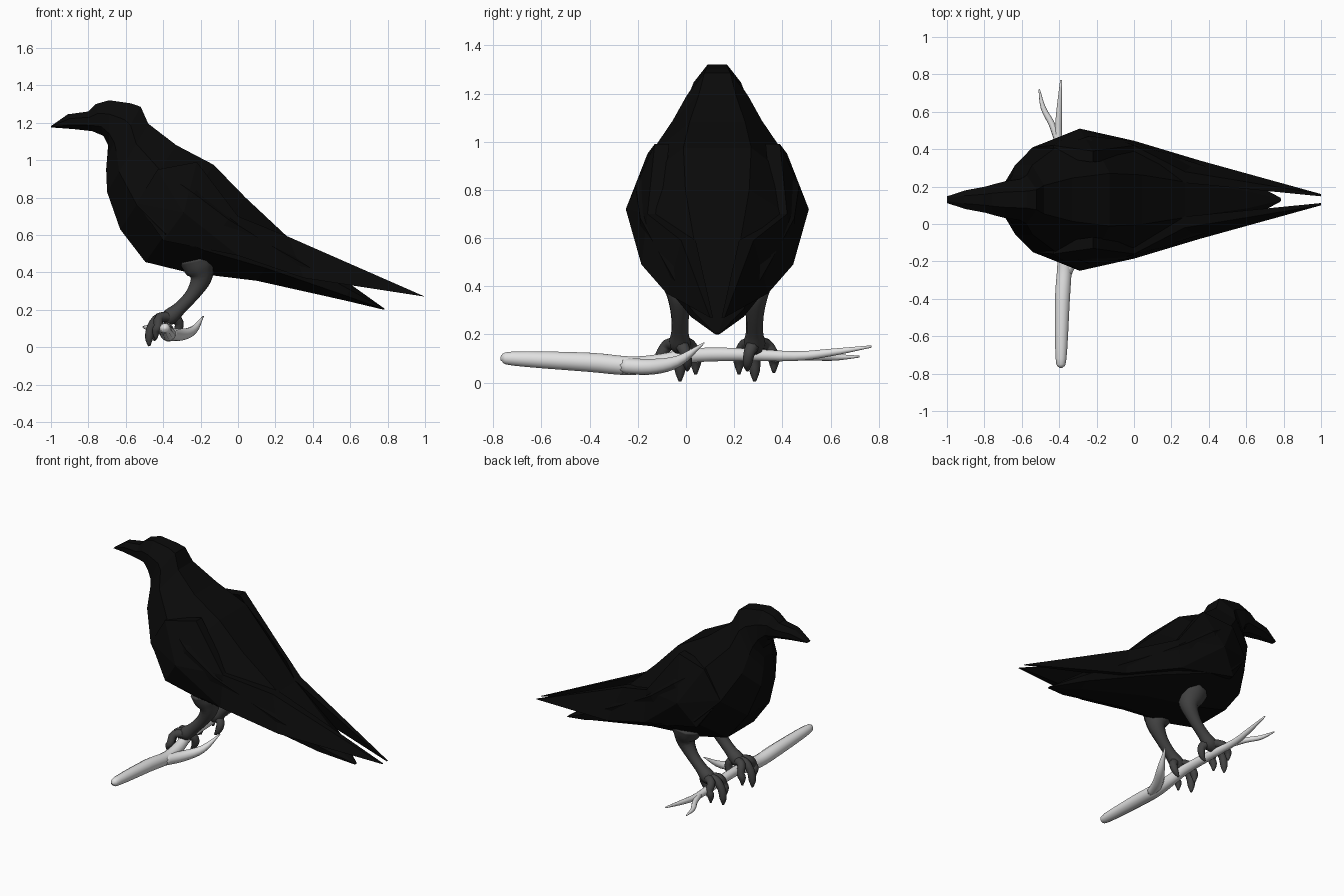
import bpy, bmesh, math
from mathutils import Vector

if "Cube" in bpy.data.objects:
    bpy.data.objects.remove(bpy.data.objects["Cube"])

CY = 0.13  # the bird's plane of symmetry


def material(name, v):
    m = bpy.data.materials.new(name)
    m.diffuse_color = (v, v, v, 1)
    m.use_nodes = True
    m.node_tree.nodes["Principled BSDF"].inputs["Base Color"].default_value = m.diffuse_color
    return m


BLACK = material("feather black", 0.003)
GREY = material("leg grey", 0.055)
PALE = material("branch pale grey", 0.75)


def finish(bm, name, mat, smooth=False):
    bmesh.ops.recalc_face_normals(bm, faces=bm.faces[:])
    me = bpy.data.meshes.new(name)
    bm.to_mesh(me)
    bm.free()
    me.materials.append(mat)
    for p in me.polygons:
        p.use_smooth = smooth
    ob = bpy.data.objects.new(name, me)
    bpy.context.collection.objects.link(ob)
    return ob


def loft(bm, rings):
    """Skin a list of closed point rings and cap both ends."""
    rows = [[bm.verts.new(p) for p in r] for r in rings]
    n = len(rows[0])
    for a, b in zip(rows, rows[1:]):
        for i in range(n):
            j = (i + 1) % n
            bm.faces.new((a[i], a[j], b[j], b[i]))
    bm.faces.new(rows[0][::-1])
    bm.faces.new(rows[-1])


def tube(bm, path, sides=10, steps=4):
    """Smooth tapering tube through (x, y, z, radius) points."""
    p = [Vector(q) for q in path]
    p = [2 * p[0] - p[1]] + p + [2 * p[-1] - p[-2]]
    pts = []
    for a, b, c, d in zip(p, p[1:], p[2:], p[3:]):
        for s in range(steps):
            t = s / steps
            pts.append(0.5 * (2 * b + (c - a) * t + (2 * a - 5 * b + 4 * c - d) * t * t
                              + (3 * b - a - 3 * c + d) * t ** 3))
    pts.append(p[-2])
    rings, side = [], None
    for i, q in enumerate(pts):
        tan = (pts[min(i + 1, len(pts) - 1)] - pts[max(i - 1, 0)]).xyz.normalized()
        if side is None:
            side = tan.orthogonal()
        side = (side - tan * side.dot(tan)).normalized()
        up = tan.cross(side)
        r = max(q.w, 0.002)
        rings.append([q.xyz + r * (math.cos(k * math.tau / sides) * side
                                   + math.sin(k * math.tau / sides) * up) for k in range(sides)])
    loft(bm, rings)


# Body, head, beak and tail: tilted octagons (top x, z, bottom x, z, half width)
sections = [
    (-1.0, 1.182, -1.0, 1.175, 0.018), (-0.91, 1.245, -0.88, 1.166, 0.05),
    (-0.80, 1.26, -0.78, 1.155, 0.07), (-0.76, 1.30, -0.72, 1.13, 0.083),
    (-0.69, 1.32, -0.69, 1.07, 0.098), (-0.57, 1.303, -0.70, 1.01, 0.11),
    (-0.52, 1.285, -0.705, 0.95, 0.13), (-0.48, 1.195, -0.70, 0.83, 0.185),
    (-0.33, 1.08, -0.63, 0.63, 0.28), (-0.13, 0.975, -0.495, 0.455, 0.34),
    (0.04, 0.80, -0.27, 0.40, 0.32), (0.27, 0.585, 0.10, 0.355, 0.23),
    (0.61, 0.33, 0.57, 0.25, 0.11), (0.785, 0.205, 0.78, 0.20, 0.01)]
rings = []
for tx, tz, bx, bz, w in sections:
    ring = []
    for k in range(8):
        a = math.radians(22.5 + 45 * k)
        c = math.cos(a) / math.cos(math.pi / 8)
        s = math.sin(a) / math.cos(math.pi / 8)
        ring.append(((tx + bx) / 2 + c * (tx - bx) / 2, CY + s * w,
                     (tz + bz) / 2 + c * (tz - bz) / 2))
    rings.append(ring)
bm = bmesh.new()
loft(bm, rings)
finish(bm, "body", BLACK)

# Folded wings: faceted shells (x, offset from centre, z)
wing = dict(
    front=(-0.54, 0.28, 0.77), shoulder=(-0.43, 0.29, 0.95), top=(-0.22, 0.26, 0.99),
    bulge=(-0.29, 0.38, 0.72), back=(0.0, 0.29, 0.70), low=(0.0, 0.315, 0.49),
    belly=(-0.40, 0.33, 0.57), inner=(0.27, 0.15, 0.59), outer=(0.35, 0.21, 0.37),
    tip=(1.0, 0.03, 0.27))
faces = ["bulge front shoulder", "bulge shoulder top", "bulge top back", "bulge back low",
         "bulge low belly", "bulge belly front", "back inner outer low", "inner tip outer"]
for name, side in (("left_wing", 1), ("right_wing", -1)):
    bm = bmesh.new()
    # outer skin, plus an inner skin pulled towards the body
    skins = []
    for inset in (0, 0.06):
        skins.append({k: bm.verts.new((x, CY + side * (y - min(inset, y * 0.4)), z))
                      for k, (x, y, z) in wing.items()})
        for f in faces:
            bm.faces.new([skins[-1][k] for k in f.split()])
    rim = "front shoulder top back inner tip outer low belly".split()
    for a, b in zip(rim, rim[1:] + rim[:1]):
        bm.faces.new((skins[0][a], skins[0][b], skins[1][b], skins[1][a]))
    finish(bm, name, BLACK)

# Legs with three front toes and one back toe gripping the branch
for name, side in (("left_leg", 1), ("right_leg", -1)):
    y = CY + side * 0.155
    bm = bmesh.new()
    tube(bm, [(-0.215, y, 0.47, 0.10), (-0.205, y, 0.42, 0.085), (-0.20, y, 0.36, 0.056),
              (-0.245, y, 0.28, 0.038), (-0.31, y, 0.21, 0.036), (-0.36, y, 0.165, 0.045),
              (-0.40, y, 0.14, 0.03)])
    for spread in (-0.065, 0.0, 0.08):
        drop = abs(spread) * 0.45
        e = y + side * spread
        tube(bm, [(-0.345, y, 0.16, 0.03), (-0.42, y + side * spread * 0.6, 0.158, 0.026),
                  (-0.462 + drop, e, 0.11, 0.024), (-0.475 + drop, e, 0.05 + drop, 0.022),
                  (-0.475 + drop, e, 0.005 + drop, 0.006)], 8, 3)
    tube(bm, [(-0.35, y, 0.165, 0.03), (-0.315, y - side * 0.02, 0.13, 0.026),
              (-0.325, y - side * 0.03, 0.08, 0.02), (-0.35, y - side * 0.03, 0.05, 0.006)], 8, 3)
    finish(bm, name, GREY, True)

# Branch with a forked end and a curved side twig
bm = bmesh.new()
tube(bm, [(-0.39, -0.77, 0.10, 0.008), (-0.39, -0.72, 0.10, 0.03), (-0.383, -0.41, 0.085, 0.041),
          (-0.372, -0.23, 0.07, 0.040), (-0.375, -0.10, 0.085, 0.036), (-0.39, 0.02, 0.112, 0.031),
          (-0.40, 0.20, 0.117, 0.028), (-0.405, 0.45, 0.11, 0.021), (-0.40, 0.60, 0.125, 0.016),
          (-0.39, 0.77, 0.15, 0.005)], 12)
tube(bm, [(-0.405, 0.44, 0.11, 0.019), (-0.44, 0.535, 0.108, 0.017), (-0.485, 0.62, 0.105, 0.014),
          (-0.507, 0.72, 0.108, 0.004)])
tube(bm, [(-0.37, -0.27, 0.07, 0.034), (-0.31, -0.14, 0.066, 0.033), (-0.24, -0.03, 0.09, 0.023),
          (-0.185, 0.075, 0.165, 0.003)])
finish(bm, "branch", PALE, True)
